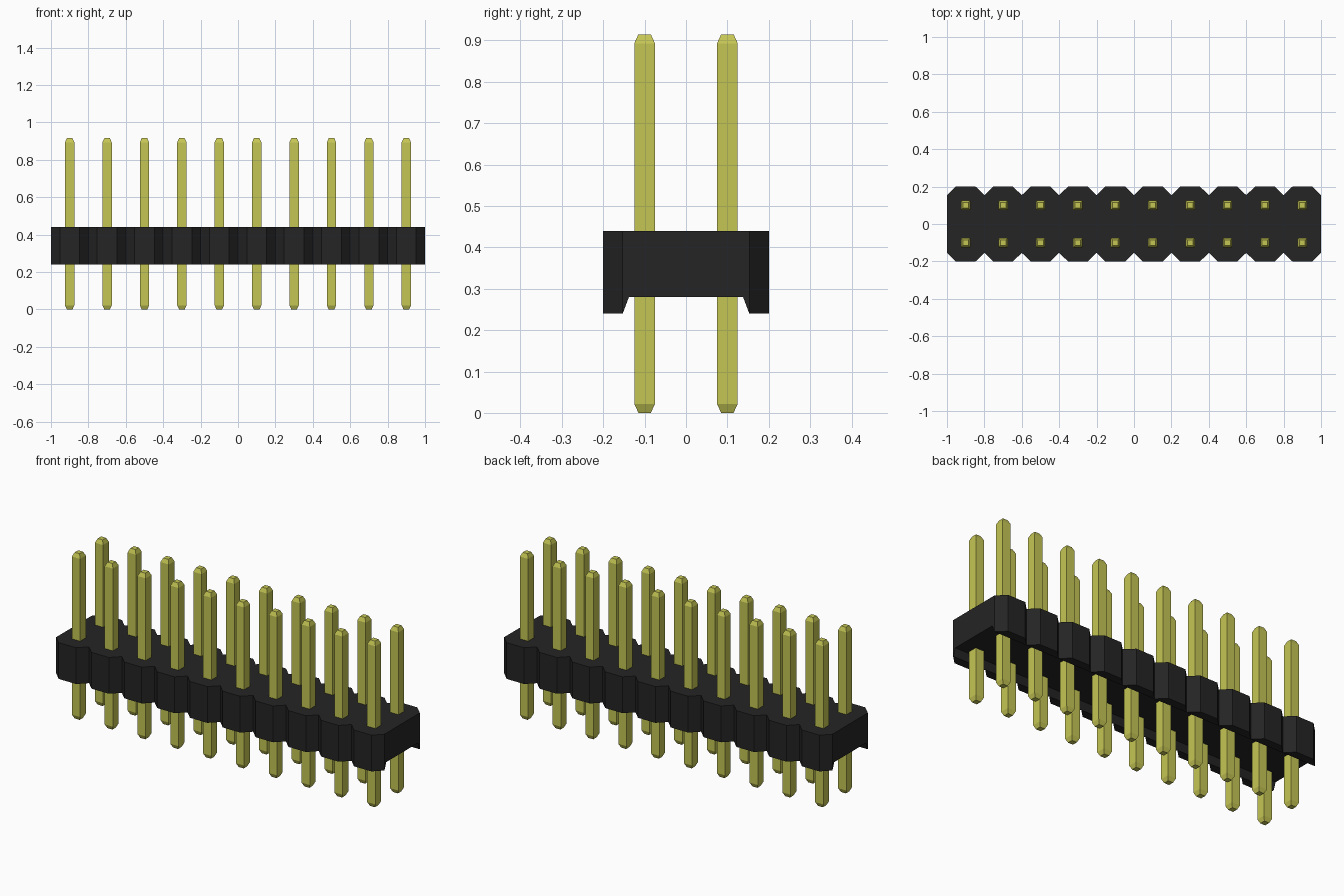
import bpy, bmesh

if "Cube" in bpy.data.objects:
    bpy.data.objects.remove(bpy.data.objects["Cube"], do_unlink=True)


def make_material(name, rgb):
    mat = bpy.data.materials.new(name)
    mat.use_nodes = True
    mat.diffuse_color = (*rgb, 1)
    mat.node_tree.nodes["Principled BSDF"].inputs["Base Color"].default_value = (*rgb, 1)
    return mat


def loft(name, rings, mat):
    """Join matching closed rings of points with quads and cap both ends."""
    bm = bmesh.new()
    loops = [[bm.verts.new(p) for p in ring] for ring in rings]
    n = len(loops[0])
    for a, b in zip(loops, loops[1:]):
        for i in range(n):
            j = (i + 1) % n
            bm.faces.new((a[i], a[j], b[j], b[i]))
    bm.faces.new(loops[0][::-1])
    bm.faces.new(loops[-1])
    bmesh.ops.recalc_face_normals(bm, faces=bm.faces)
    mesh = bpy.data.meshes.new(name)
    bm.to_mesh(mesh)
    bm.free()
    mesh.materials.append(mat)
    obj = bpy.data.objects.new(name, mesh)
    bpy.context.collection.objects.link(obj)
    return obj


black = make_material("black plastic", (0.018, 0.018, 0.018))
gold = make_material("yellow metal", (0.56, 0.565, 0.09))

COLUMNS = 10
PITCH = 0.2
centres = [(i - (COLUMNS - 1) / 2) * PITCH for i in range(COLUMNS)]


# Housing: cross-section with two feet, swept along x with notches between columns
def section(x, depth):
    half = [(depth, 0.44), (depth, 0.24), (0.153, 0.24), (0.138, 0.28)]
    return [(x, y, z) for y, z in half] + [(x, -y, z) for y, z in reversed(half)]


sections = [section(-1, 0.154)]
for c in centres:
    sections += [section(c - 0.053, 0.2), section(c + 0.053, 0.2), section(c + 0.1, 0.154)]
loft("housing", sections, black)


# Pins: square rods with tapered tips at both ends, in two rows
def square(half, z):
    return [(-half, -half, z), (half, -half, z), (half, half, z), (-half, half, z)]


profile = [(0.015, 0.0), (0.025, 0.022), (0.025, 0.893), (0.015, 0.915)]
pin = loft("pin", [square(h, z) for h, z in profile], gold)
pin.location = (centres[0], -PITCH / 2, 0)
for label, count, offset in (("columns", COLUMNS, (PITCH, 0, 0)), ("rows", 2, (0, PITCH, 0))):
    array = pin.modifiers.new(label, "ARRAY")
    array.count = count
    array.use_relative_offset = False
    array.use_constant_offset = True
    array.constant_offset_displace = offset
pin.name = "pins"
